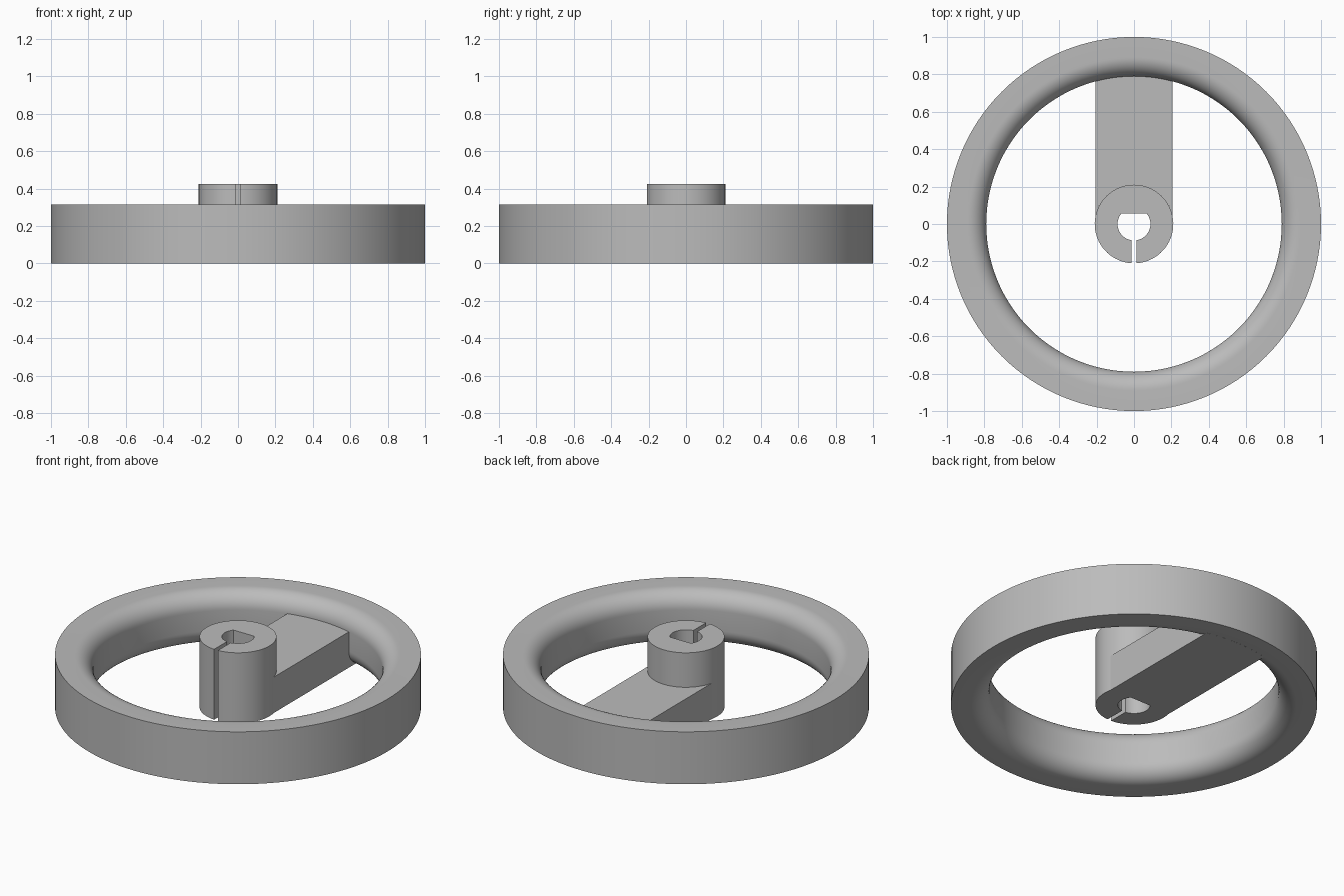
import bpy, bmesh
from math import sin, cos, pi, asin, acos, radians, tau

cube = bpy.data.objects.get("Cube")
if cube:
    bpy.data.objects.remove(cube, do_unlink=True)

GREY = (0.5, 0.5, 0.5, 1.0)
metal = bpy.data.materials.new("plain grey")
metal.use_nodes = True
metal.diffuse_color = GREY
metal.node_tree.nodes["Principled BSDF"].inputs["Base Color"].default_value = GREY

RIM_R, RIM_INNER, RIM_H, FILLET = 1.0, 0.79, 0.316, 0.1
HUB_R, HUB_H = 0.21, 0.424
BORE_R, BORE_FLAT, SLOT = 0.088, 0.055, 0.0125
ARM_HALF, ARM_H, ARM_REACH = 0.205, 0.216, 0.885


def arc(radius, start, end, steps):
    """Points on a circle about the origin, ends included."""
    angles = [start + (end - start) * i / steps for i in range(steps + 1)]
    return [(radius * cos(a), radius * sin(a)) for a in angles]


def finish(bm, name):
    bmesh.ops.recalc_face_normals(bm, faces=bm.faces)
    mesh = bpy.data.meshes.new(name)
    bm.to_mesh(mesh)
    bm.free()
    mesh.materials.append(metal)
    obj = bpy.data.objects.new(name, mesh)
    bpy.context.collection.objects.link(obj)
    bpy.ops.object.select_all(action='DESELECT')
    obj.select_set(True)
    bpy.context.view_layer.objects.active = obj
    bpy.ops.object.shade_smooth_by_angle(angle=radians(30))
    return obj


def extrude_outline(name, outline, height):
    bm = bmesh.new()
    base = bm.faces.new([bm.verts.new((x, y, 0)) for x, y in outline])
    top = bmesh.ops.extrude_face_region(bm, geom=[base], use_keep_orig=True)["geom"]
    verts = [v for v in top if isinstance(v, bmesh.types.BMVert)]
    bmesh.ops.translate(bm, verts=verts, vec=(0, 0, height))
    return finish(bm, name)


# Rim: flat top and bottom, rounded over on the inside
centre_r = RIM_INNER + FILLET
lower = [(centre_r + x, FILLET + z) for x, z in arc(FILLET, -pi / 2, -pi, 12)]
upper = [(r, RIM_H - z) for r, z in reversed(lower)]
profile = [(RIM_R, 0)] + lower + upper + [(RIM_R, RIM_H)]
bm = bmesh.new()
verts = [bm.verts.new((r, 0, z)) for r, z in profile]
edges = [bm.edges.new((v, verts[i - 1])) for i, v in enumerate(verts)]
bmesh.ops.spin(bm, geom=verts + edges, cent=(0, 0, 0), axis=(0, 0, 1),
               angle=tau, steps=128, use_merge=True)
bmesh.ops.remove_doubles(bm, verts=bm.verts, dist=0.0001)
finish(bm, "rim")

# Hub: split collar with a D-shaped bore
gap_out, gap_in = asin(SLOT / HUB_R), asin(SLOT / BORE_R)
flat = asin(BORE_FLAT / BORE_R)
outer = arc(HUB_R, -pi / 2 + gap_out, 1.5 * pi - gap_out, 72)
bore_left = arc(BORE_R, 1.5 * pi - gap_in, pi - flat, 20)
bore_right = arc(BORE_R, flat, -pi / 2 + gap_in, 20)
extrude_outline("hub", outer + bore_left + bore_right, HUB_H)

# Arm: single spoke from the hub wall into the rim
near, far = acos(ARM_HALF / HUB_R), acos(ARM_HALF / ARM_REACH)
arm = arc(HUB_R, pi - near, near, 32) + arc(ARM_REACH, far, pi - far, 16)
extrude_outline("arm", arm, ARM_H)
